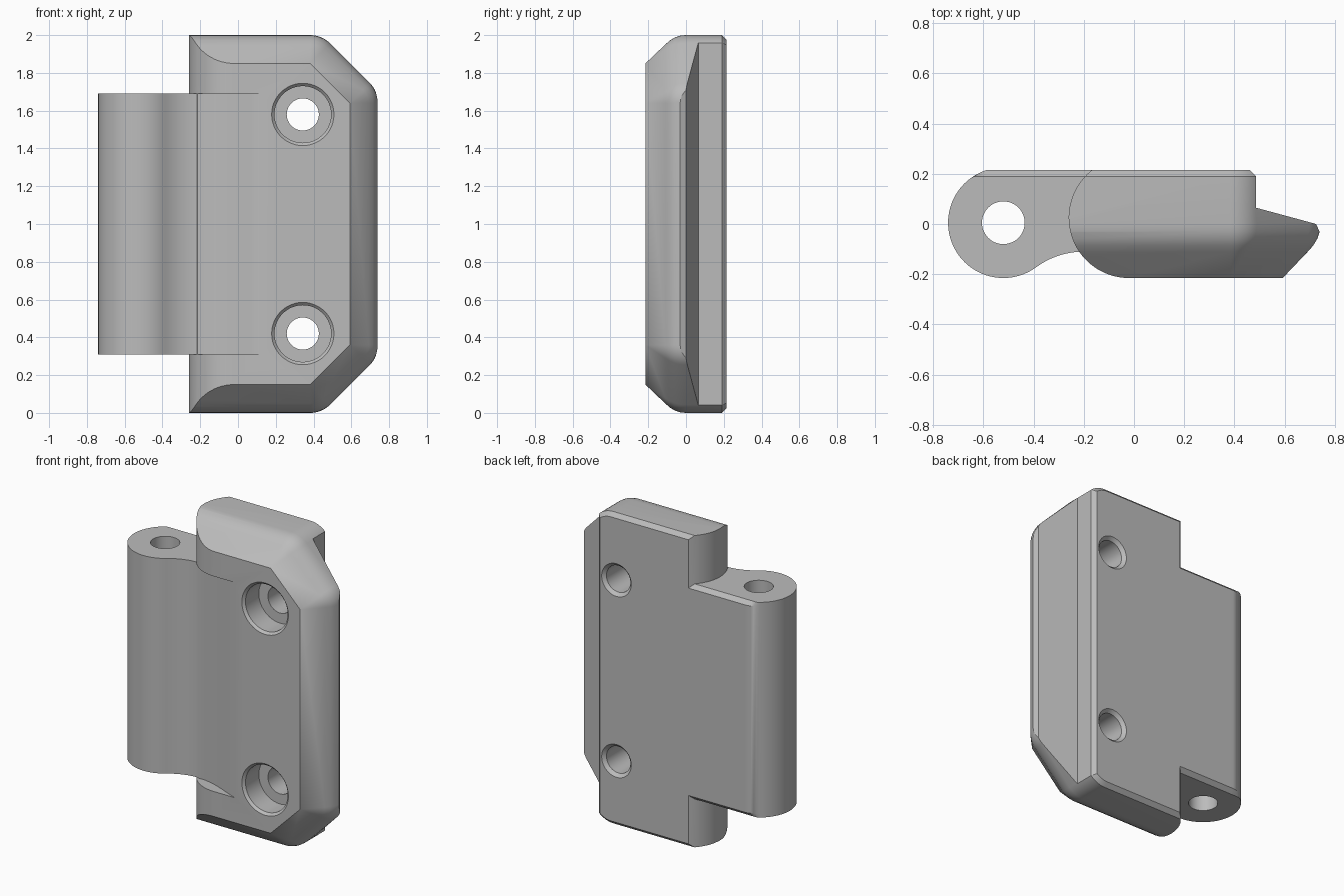
import bpy, bmesh
from math import cos, sin, radians
from mathutils import Vector

cube = bpy.data.objects.get("Cube")
if cube:
    bpy.data.objects.remove(cube, do_unlink=True)

grey = bpy.data.materials.new("cast_grey")
grey.use_nodes = True
colour = (0.5, 0.5, 0.5, 1)
grey.diffuse_color = colour
grey.node_tree.nodes["Principled BSDF"].inputs["Base Color"].default_value = colour


def arc(cx, cy, r, start, end, steps):
    angles = [radians(start + (end - start) * i / steps) for i in range(steps + 1)]
    return [(cx + r * cos(a), cy + r * sin(a)) for a in angles]


def loft(name, rings):
    """Closed solid through rings that share a point count."""
    bm = bmesh.new()
    loops = [[bm.verts.new(p) for p in ring] for ring in rings]
    for a, b in zip(loops, loops[1:]):
        for i in range(len(a)):
            j = (i + 1) % len(a)
            bm.faces.new((a[i], a[j], b[j], b[i]))
    bm.faces.new(loops[0])
    bm.faces.new(loops[-1])
    bmesh.ops.remove_doubles(bm, verts=bm.verts, dist=0.0001)
    bmesh.ops.recalc_face_normals(bm, faces=bm.faces)
    mesh = bpy.data.meshes.new(name)
    bm.to_mesh(mesh)
    bm.free()
    mesh.materials.append(grey)
    obj = bpy.data.objects.new(name, mesh)
    bpy.context.collection.objects.link(obj)
    return obj


def prism(name, profile, z0, z1):
    return loft(name, [[(x, y, z) for x, y in profile] for z in (z0, z1)])


def combine(target, tool, operation):
    mod = target.modifiers.new(operation, "BOOLEAN")
    mod.operation, mod.object, mod.solver = operation, tool, "EXACT"
    bpy.context.view_layer.objects.active = target
    bpy.ops.object.modifier_apply(modifier=mod.name)
    bpy.data.objects.remove(tool, do_unlink=True)


# Plate: front outline swelling outward to a rounded rim, chamfered at the back
def plate_ring(y, r):
    pts = []
    for cx, cz, a0, a1 in [(0.592, 0.36, 0, -45), (0.382, 0.15, -45, -90),
                           (-0.5, 0.15, -90, -180), (-0.5, 1.85, 180, 90),
                           (0.382, 1.85, 90, 45), (0.592, 1.64, 45, 0)]:
        pts += [(x, y, z) for x, z in arc(cx, cz, r, a0, a1, 8)]
    return pts


sweep = [(-0.215, 0), (-0.11, 0.1), (-0.085, 0.122), (-0.06, 0.137),
         (-0.03, 0.147), (0, 0.15), (0.19, 0.15), (0.215, 0.125)]
plate = loft("hinge_leaf", [plate_ring(y, r) for y, r in sweep])

# Plan shape: round left edge, stepped-back right flange
plan = arc(-0.02, 0.025, 0.24, 270, 128, 28)
plan += [(-0.17, 0.23), (0.445, 0.23), (0.485, 0.19), (0.485, 0.065),
         (0.725, 0), (0.745, -0.045), (0.8, -0.045), (0.8, -0.3), (-0.02, -0.3)]
combine(plate, prism("plan_cutter", plan, -0.1, 2.1), "INTERSECT")

# Shallow ramp on the front leading to the knuckle
ramp = [(-0.23, -0.3), (-0.23, -0.115), (-0.16, -0.115), (-0.1, -0.126), (-0.05, -0.142),
        (0, -0.162), (0.07, -0.192), (0.13, -0.216), (0.13, -0.3)]
combine(plate, prism("ramp_cutter", ramp, 0.31, 1.69), "DIFFERENCE")

# Knuckle: barrel with a concave neck, chamfered at its back end edges
neck = arc(-0.52, 0.005, 0.22, 90, 306.3, 48)
neck += arc(-0.2, -0.43, 0.32, 126.3, 90, 12)[1:] + [(0.2, -0.11), (0.2, 0.3)]
ends = [(0.31, 0.19), (0.335, 0.215), (1.665, 0.215), (1.69, 0.19)]
knuckle = loft("knuckle", [[(x, max(-0.215, min(y, back)), z) for x, y in neck]
                           for z, back in ends])
combine(plate, knuckle, "UNION")

# Pin hole
pin = prism("pin_cutter", arc(-0.52, 0.005, 0.085, 0, 352.5, 47), 0, 2)
combine(plate, pin, "DIFFERENCE")

# Counterbored screw holes, chamfered at both mouths
bore = [(-0.235, 0.185), (-0.2, 0.15), (-0.065, 0.15), (-0.065, 0.085),
        (0.195, 0.085), (0.235, 0.125)]
for height in (0.42, 1.58):
    rings = [[(x, y, z) for x, z in arc(0.343, height, r, 0, 352.5, 47)] for y, r in bore]
    combine(plate, loft("screw_cutter", rings), "DIFFERENCE")

# Smooth shading with crisp edges
bpy.ops.object.select_all(action="DESELECT")
plate.select_set(True)
bpy.context.view_layer.objects.active = plate
bpy.ops.object.shade_smooth_by_angle(angle=radians(25))
